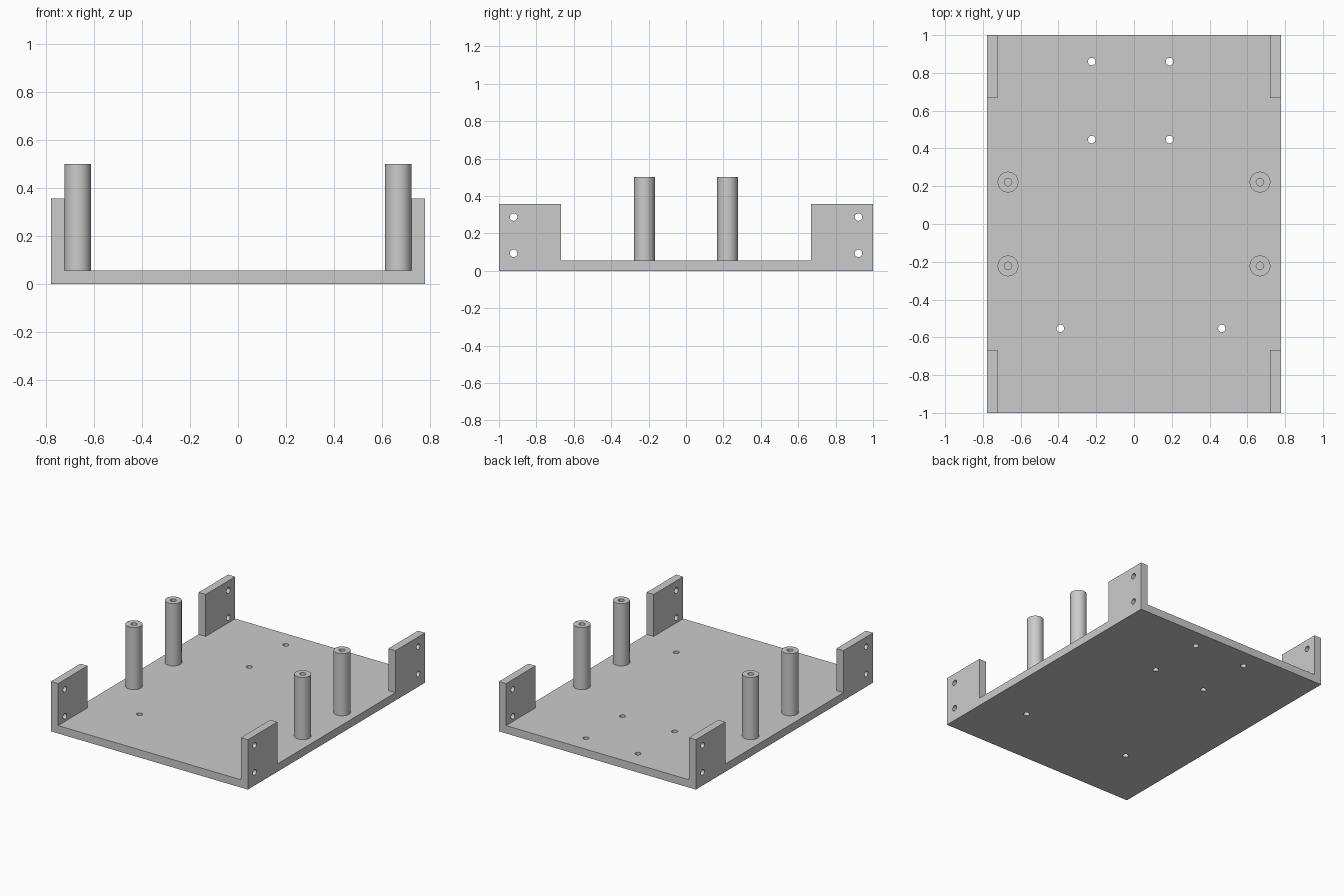
import bpy
import bmesh
from math import pi, radians
from mathutils import Matrix, Vector

cube = bpy.data.objects.get("Cube")
if cube:
    bpy.data.objects.remove(cube, do_unlink=True)

HALF_X, HALF_Y = 0.778, 1.0
THICK = 0.056
TAB_TOP, TAB_LEN = 0.356, 0.333
POST_TOP, POST_R, HOLE_R = 0.5, 0.055, 0.02

grey = bpy.data.materials.new("plain grey")
grey.use_nodes = True
colour = (0.6, 0.6, 0.6, 1)
grey.diffuse_color = colour
grey.node_tree.nodes["Principled BSDF"].inputs["Base Color"].default_value = colour


def make_object(name, bm):
    bmesh.ops.recalc_face_normals(bm, faces=bm.faces)
    mesh = bpy.data.meshes.new(name)
    bm.to_mesh(mesh)
    bm.free()
    mesh.materials.append(grey)
    obj = bpy.data.objects.new(name, mesh)
    bpy.context.collection.objects.link(obj)
    return obj


def box(name, low, high):
    low, high = Vector(low), Vector(high)
    bm = bmesh.new()
    bmesh.ops.create_cube(bm, size=1, matrix=Matrix.Translation((low + high) / 2)
                          @ Matrix.Diagonal((high - low).to_4d()))
    return make_object(name, bm)


def drill(obj, centres, rotation=Matrix()):
    """Cut round through holes at the given centres."""
    bm = bmesh.new()
    for centre in centres:
        bmesh.ops.create_cone(bm, cap_ends=True, segments=32, radius1=HOLE_R,
                              radius2=HOLE_R, depth=0.2,
                              matrix=Matrix.Translation(centre) @ rotation)
    cutter = make_object("hole_cutter", bm)
    cutter.hide_render = True
    mod = obj.modifiers.new("holes", 'BOOLEAN')
    mod.operation, mod.solver, mod.object = 'DIFFERENCE', 'EXACT', cutter
    finish(obj)
    bpy.data.objects.remove(cutter, do_unlink=True)


def finish(obj):
    """Apply modifiers and smooth the round walls only."""
    bpy.ops.object.select_all(action='DESELECT')
    obj.select_set(True)
    bpy.context.view_layer.objects.active = obj
    for mod in list(obj.modifiers):
        bpy.ops.object.modifier_apply(modifier=mod.name)
    bpy.ops.object.shade_smooth_by_angle(angle=radians(30))


# Base plate with six mounting holes
plate = box("base_plate", (-HALF_X, -HALF_Y, 0), (HALF_X, HALF_Y, THICK))
holes = [(x, y, THICK / 2) for x in (-0.224, 0.188) for y in (0.447, 0.86)]
holes += [(x, -0.553, THICK / 2) for x in (-0.39, 0.465)]
drill(plate, holes)

for sx, side in ((1, "left"), (-1, "right")):
    for sy, end in ((-1, "front"), (1, "back")):
        # Upright corner tab with two side holes
        xs = sorted((sx * HALF_X, sx * (HALF_X - THICK)))
        ys = sorted((sy * HALF_Y, sy * (HALF_Y - TAB_LEN)))
        tab = box(f"{end}_{side}_corner_tab",
                  (xs[0], ys[0], THICK), (xs[1], ys[1], TAB_TOP))
        drill(tab, [(sx * (HALF_X - THICK / 2), sy * 0.922, z) for z in (0.093, 0.287)],
              Matrix.Rotation(pi / 2, 4, 'Y'))

        # Hollow standoff post: a closed wall profile spun round its axis
        bm = bmesh.new()
        wall = [bm.verts.new((r, 0, z)) for r, z in
                ((HOLE_R, THICK), (POST_R, THICK), (POST_R, POST_TOP), (HOLE_R, POST_TOP))]
        edges = [bm.edges.new((wall[i], wall[(i + 1) % 4])) for i in range(4)]
        bmesh.ops.spin(bm, geom=wall + edges, cent=(0, 0, 0), axis=(0, 0, 1),
                       angle=2 * pi, steps=48)
        bmesh.ops.remove_doubles(bm, verts=bm.verts, dist=0.0001)
        bmesh.ops.translate(bm, verts=bm.verts, vec=(sx * 0.667, sy * 0.222, 0))
        finish(make_object(f"{end}_{side}_standoff_post", bm))
